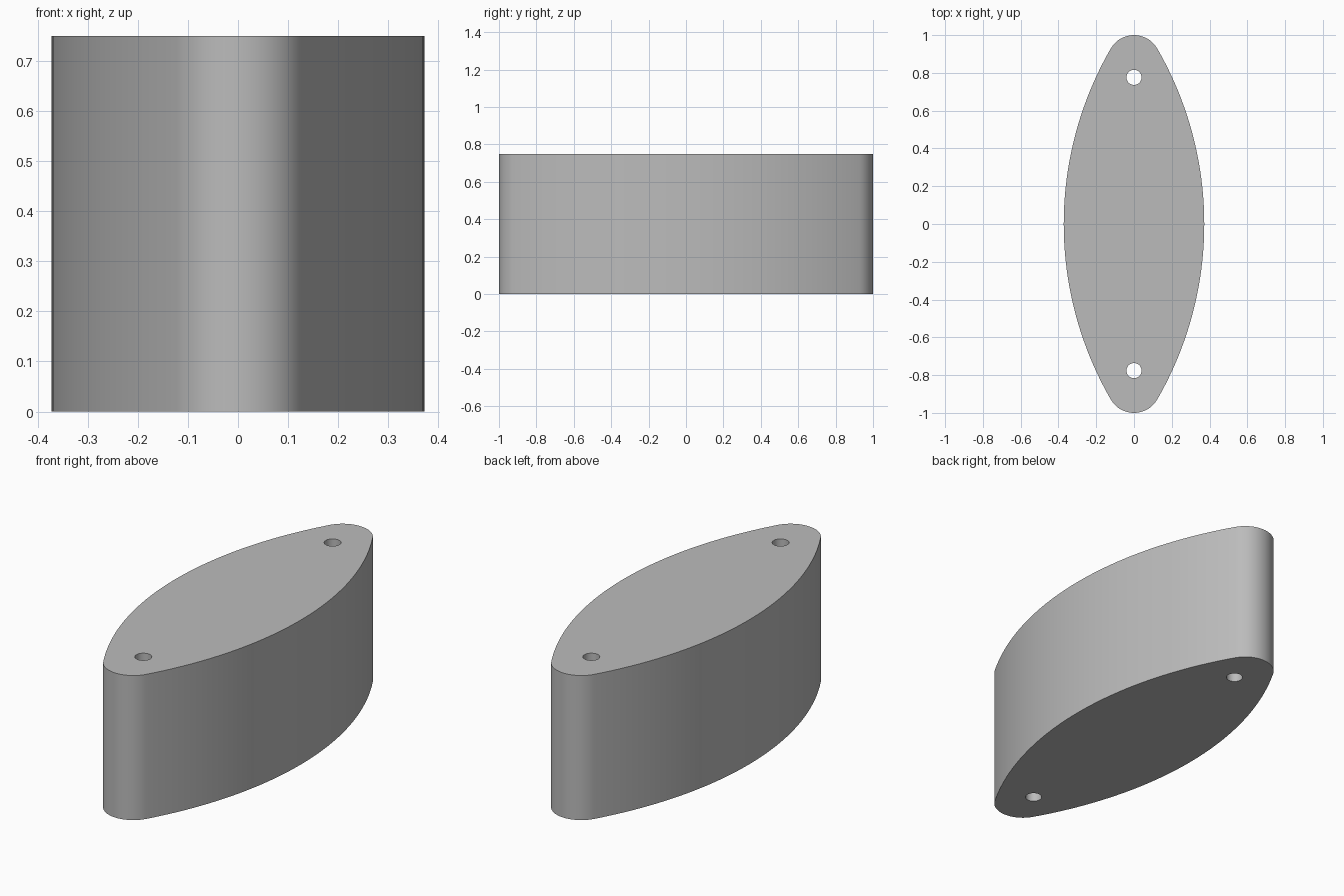
import bpy, bmesh
from math import pi, cos, sin, atan2, hypot

cube = bpy.data.objects.get("Cube")
if cube:
    bpy.data.objects.remove(cube, do_unlink=True)

HEIGHT = 0.75
HALF_WIDTH = 0.372
TIP_RADIUS = 0.142
HOLE_RADIUS = 0.04
HOLE_Y = 0.776

grey = bpy.data.materials.new("mid_grey")
grey.use_nodes = True
colour = (0.5, 0.5, 0.5, 1)
grey.diffuse_color = colour
grey.node_tree.nodes["Principled BSDF"].inputs["Base Color"].default_value = colour


def arc(cx, cy, radius, start, end, steps):
    """Points along an arc, without its last point."""
    angles = [start + (end - start) * i / steps for i in range(steps)]
    return [(cx + radius * cos(a), cy + radius * sin(a)) for a in angles]


# Lens outline: two long side arcs tangent to two small tip arcs
tip_y = 1 - TIP_RADIUS
gap = HALF_WIDTH - TIP_RADIUS
offset = (tip_y ** 2 - gap ** 2) / (2 * gap)
side_radius = offset + HALF_WIDTH
join = atan2(tip_y, offset)
half = arc(-offset, 0, side_radius, -join, join, 40)
half += arc(0, tip_y, TIP_RADIUS, join, pi - join, 24)
outline = half + [(-x, -y) for x, y in half]

# Body: extruded outline
bm = bmesh.new()
base = bm.faces.new([bm.verts.new((x, y, 0)) for x, y in outline])
top = bmesh.ops.extrude_face_region(bm, geom=[base], use_keep_orig=True)["geom"]
bmesh.ops.translate(bm, vec=(0, 0, HEIGHT),
                    verts=[g for g in top if isinstance(g, bmesh.types.BMVert)])
bmesh.ops.recalc_face_normals(bm, faces=bm.faces)
mesh = bpy.data.meshes.new("lens_body")
bm.to_mesh(mesh)
bm.free()
mesh.materials.append(grey)
body = bpy.data.objects.new("lens_body", mesh)
bpy.context.collection.objects.link(body)

# Bolt holes: one vertical bore through each end
for y in (-HOLE_Y, HOLE_Y):
    bpy.ops.mesh.primitive_cylinder_add(vertices=32, radius=HOLE_RADIUS,
                                        depth=HEIGHT * 2, location=(0, y, HEIGHT / 2))
    cutter = bpy.context.object
    cutter.data.materials.append(grey)
    bore = body.modifiers.new("bolt_hole", "BOOLEAN")
    bore.operation = "DIFFERENCE"
    bore.solver = "EXACT"
    bore.object = cutter
    bpy.context.view_layer.objects.active = body
    bpy.ops.object.modifier_apply(modifier=bore.name)
    bpy.data.objects.remove(cutter, do_unlink=True)

# Smooth sides with crisp rims
bpy.ops.object.select_all(action="DESELECT")
body.select_set(True)
bpy.context.view_layer.objects.active = body
bpy.ops.object.shade_smooth_by_angle()
